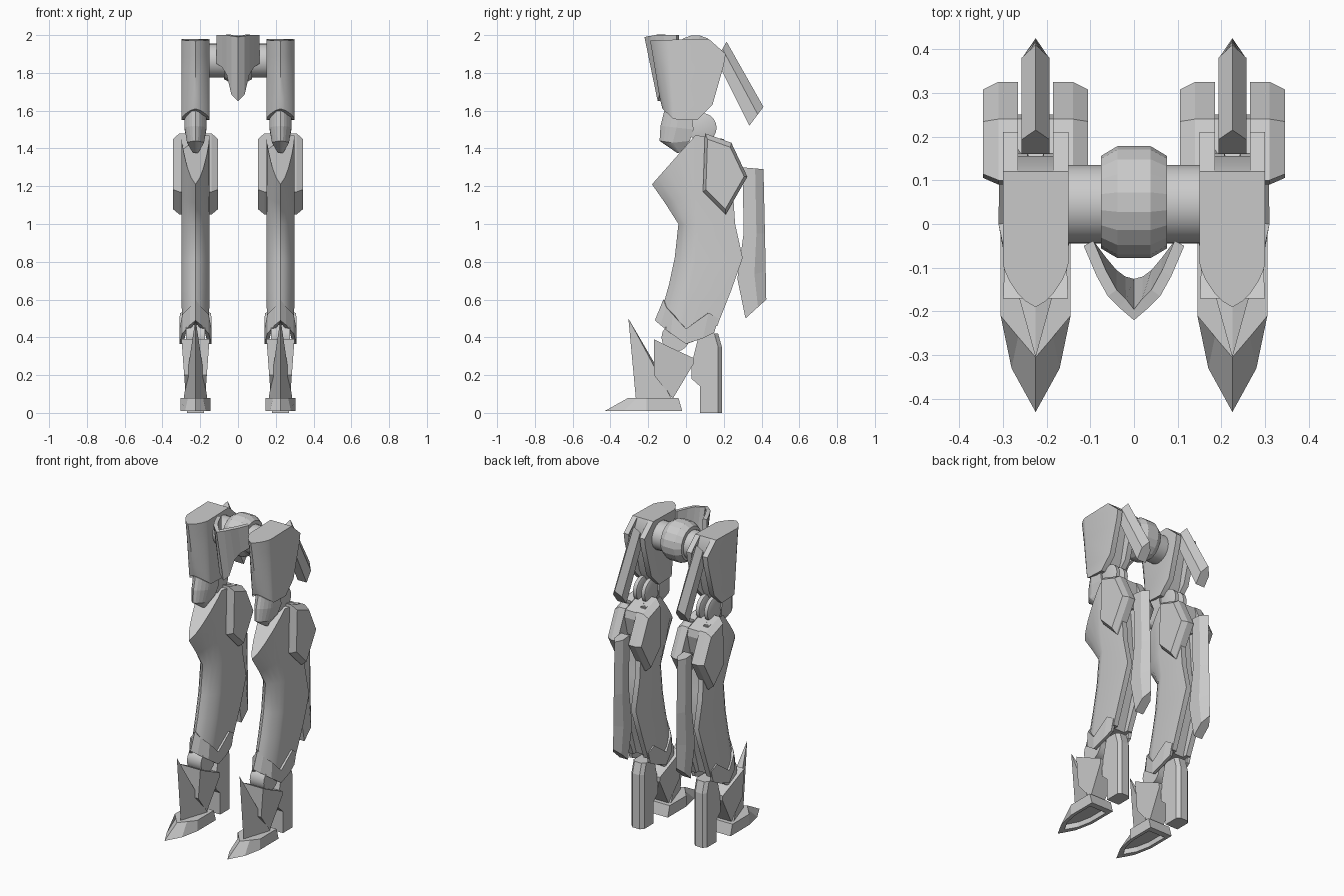
import bpy, bmesh, math

if "Cube" in bpy.data.objects:
    bpy.data.objects.remove(bpy.data.objects["Cube"])

CX = 0.225  # centre of each leg
grey = bpy.data.materials.new("grey")
grey.diffuse_color = (0.6, 0.6, 0.6, 1)
grey.use_nodes = True
grey.node_tree.nodes["Principled BSDF"].inputs["Base Color"].default_value = grey.diffuse_color


def finish(name, verts, faces, leg=True, smooth=0, solid=0):
    """Mesh from points local to the leg centre, mirrored to the other leg."""
    dx = CX if leg else 0
    me = bpy.data.meshes.new(name)
    me.from_pydata([(v[0] + dx, v[1], v[2]) for v in verts], [], faces)
    bm = bmesh.new()
    bm.from_mesh(me)
    bmesh.ops.remove_doubles(bm, verts=bm.verts, dist=1e-5)
    if not solid:
        bmesh.ops.recalc_face_normals(bm, faces=bm.faces)
    bm.to_mesh(me)
    bm.free()
    me.materials.append(grey)
    ob = bpy.data.objects.new(name, me)
    bpy.context.collection.objects.link(ob)
    if smooth:
        bpy.ops.object.select_all(action='DESELECT')
        ob.select_set(True)
        bpy.context.view_layer.objects.active = ob
        bpy.ops.object.shade_smooth_by_angle(angle=math.radians(smooth))
    if solid:
        m = ob.modifiers.new("thickness", 'SOLIDIFY')
        m.thickness, m.offset = solid, -1
    if leg:
        m = ob.modifiers.new("other_leg", 'MIRROR')
        m.use_mirror_merge = False
    return ob


def loft(name, rings, **kw):
    """Bridge closed rings of equal length and cap both ends."""
    n = len(rings[0])
    verts = [p for r in rings for p in r]
    faces = [(k * n + i, k * n + (i + 1) % n, (k + 1) * n + (i + 1) % n, (k + 1) * n + i)
             for k in range(len(rings) - 1) for i in range(n)]
    faces += [tuple(range(n)), tuple(range(len(verts) - n, len(verts)))]
    return finish(name, verts, faces, **kw)


def shell(w, tip, side, back, recess=0.0):
    """Armour section: curved pointed front, straight sides, notched back."""
    half = [(0, tip[0], tip[1])]
    for fx, f in ((0.3, 0.87), (0.55, 0.68), (0.8, 0.4), (0.94, 0.17), (1, 0)):
        half.append((fx * w, side[0] + (tip[0] - side[0]) * f, side[1] + (tip[1] - side[1]) * f))
    half += [(w, *back), (0.53 * w, *back), (0.53 * w, back[0] - recess, back[1])]
    return half + [(-x, y, z) for x, y, z in reversed(half[1:])]


def fin(w, inner, outer):
    """Fin section with a ridge on its outer edge."""
    mid = [inner[i] + (outer[i] - inner[i]) * 0.6 for i in (0, 1)]
    return [(0, *outer), (w, *mid), (w, *inner), (-w, *inner), (-w, *mid)]


def lathe_x(name, profile, y, z, seg, **kw):
    """Turned part about an x axis; profile holds (x, radius)."""
    return loft(name, [[(x, y + r * math.cos(2 * math.pi * i / seg), z + r * math.sin(2 * math.pi * i / seg))
                        for i in range(seg)] for x, r in profile], **kw)


def plate(name, cols, thick, **kw):
    """Bent plate from half its columns: (x, top y, top z, bottom y, bottom z)."""
    cols = [(-c[0], *c[1:]) for c in reversed(cols[1:])] + cols
    verts = [p for x, a, b, c, d in cols for p in ((x, a, b), (x, c, d))]
    faces = [(2 * i, 2 * i + 1, 2 * i + 3, 2 * i + 2) for i in range(len(cols) - 1)]
    return finish(name, verts, faces, solid=thick, **kw)


# pelvis: axle, faceted ball and front plate
lathe_x("hip_axle", [(-0.17, 0.09), (0.17, 0.09)], 0.045, 1.865, 24, leg=False, smooth=30)
lathe_x("pelvis_ball", [(-0.075, 0.106), (-0.038, 0.128), (0.038, 0.128), (0.075, 0.106)],
        0.05, 1.872, 18, leg=False)
plate("crotch_plate", [(0, -0.22, 1.99, -0.15, 1.65), (0.035, -0.19, 1.995, -0.14, 1.685),
                       (0.06, -0.165, 2.0, -0.12, 1.79), (0.085, -0.12, 2.0, -0.09, 1.83),
                       (0.115, -0.05, 2.0, -0.05, 1.85)], 0.025, leg=False)

# thigh with rear notch, and the fin that sits in it
loft("thigh", [shell(0.075, (-0.19, 1.97), (-0.09, 1.975), (0.12, 1.98)),
               shell(0.075, (-0.176, 1.89), (-0.085, 1.89), (0.21, 1.90), 0.055),
               shell(0.075, (-0.166, 1.83), (-0.08, 1.82), (0.20, 1.84), 0.055),
               shell(0.075, (-0.14, 1.67), (-0.07, 1.63), (0.14, 1.63), 0.04),
               shell(0.075, (-0.125, 1.61), (-0.065, 1.555), (0.06, 1.55))], smooth=35)
loft("thigh_fin", [fin(0.032, (0.16, 1.87), (0.215, 1.965)),
                   fin(0.032, (0.335, 1.52), (0.41, 1.62))])

# knee
loft("kneecap", [shell(0.06, (-0.11, 1.62), (-0.04, 1.58), (0.03, 1.58)),
                 shell(0.058, (-0.135, 1.52), (-0.05, 1.51), (0.04, 1.50)),
                 shell(0.045, (-0.14, 1.44), (-0.07, 1.43), (0.02, 1.44)),
                 shell(0.015, (-0.045, 1.375), (-0.035, 1.378), (-0.02, 1.39))])
for s in (-1, 1):
    lathe_x("knee_disc", [(s * 0.012, 0.06), (s * 0.018, 0.077), (s * 0.042, 0.077), (s * 0.048, 0.06)],
            0.085, 1.51, 20, smooth=30)

# calf
loft("calf", [shell(0.075, (-0.18, 1.21), (0.05, 1.47), (0.2, 1.45), 0.03),
              shell(0.075, (-0.11, 1.11), (0.05, 1.16), (0.25, 1.15), 0.05),
              shell(0.075, (-0.04, 1.0), (0.07, 1.0), (0.26, 1.0), 0.05),
              shell(0.075, (-0.06, 0.82), (0.05, 0.8), (0.30, 0.82), 0.05),
              shell(0.075, (-0.09, 0.68), (0.02, 0.65), (0.24, 0.65), 0.05),
              shell(0.07, (-0.14, 0.5), (-0.03, 0.43), (0.165, 0.46), 0.03)], smooth=40)
loft("calf_fin", [fin(0.03, (0.30, 1.30), (0.41, 1.29)), fin(0.03, (0.305, 0.95), (0.418, 0.95)),
                  fin(0.03, (0.272, 0.71), (0.422, 0.75)), fin(0.03, (0.315, 0.5), (0.425, 0.6))])

# knee guard: two prongs joined by a bridge
guard = [(0.10, 1.48), (0.24, 1.43), (0.325, 1.25), (0.21, 1.05), (0.09, 1.17)]


def guard_ring(x, k):
    return [(x, 0.2 + (y - 0.2) * k, 1.26 + (z - 1.26) * k) for y, z in guard]


for s in (-1, 1):
    loft("guard_prong", [guard_ring(s * 0.04, 1), guard_ring(s * 0.085, 1), guard_ring(s * 0.12, 0.86)])
bridge = [(0.10, 1.475), (0.24, 1.425), (0.25, 1.38), (0.22, 1.26), (0.12, 1.26)]
loft("guard_bridge", [[(x, y, z) for y, z in bridge] for x in (-0.05, 0.05)])

# ankle band and joint
plate("ankle_band", [(0, -0.12, 0.60, -0.165, 0.49), (0.03, -0.105, 0.56, -0.135, 0.465),
                     (0.07, -0.07, 0.52, -0.08, 0.42), (0.085, 0.0, 0.445, 0.0, 0.365),
                     (0.083, 0.12, 0.53, 0.09, 0.395), (0.075, 0.17, 0.50, 0.15, 0.425)], 0.02)
lathe_x("ankle_joint", [(-0.05, 0.075), (0.05, 0.075)], -0.055, 0.40, 16, smooth=30)

# lower shin block, wider towards the top
block = [(-0.17, 0.39), (-0.17, 0.2), (-0.07, 0.075), (0.04, 0.26), (0.04, 0.29), (-0.09, 0.35)]
loft("shin_block", [[(s * (0.045 + 0.075 * z), y, z) for y, z in block] for s in (-1, 1)])

# instep spike
finish("instep_spike", [(0, -0.305, 0.5), (0, -0.265, 0.07), (0.062, -0.08, 0.08),
                        (-0.062, -0.08, 0.08), (0, -0.13, 0.2)],
       [(0, 1, 2), (0, 3, 1), (0, 2, 4), (0, 4, 3), (2, 3, 4), (1, 3, 2)])

# heel strut with chamfered rear edges
heel = [(0.07, 0.42), (0.17, 0.42), (0.19, 0.35), (0.19, 0.0), (0.075, 0.0), (0.075, 0.14), (0.03, 0.18), (0.03, 0.26)]
loft("heel_strut", [[(s * w, y - c if y > 0.15 else y, z) for y, z in heel]
                    for s, w, c in ((-1, 0.045, 0.02), (-1, 0.025, 0), (1, 0.025, 0), (1, 0.045, 0.02))])


# shoe with a hollow sole
def sole(k, z, heel_y, pts):
    half = [(0.08, heel_y)] + pts
    half += [(-x, y) for x, y in reversed(half) if x]
    return [(x * k, -0.18 + (y + 0.18) * k, z) for x, y in half]


low = [(0.08, -0.21), (0.055, -0.33), (0, -0.43)]
loft("shoe", [sole(1, 0.08, -0.04, [(0.08, -0.21), (0.04, -0.258), (0, -0.305)]),
              sole(1, 0.01, -0.02, low), sole(0.75, 0.01, -0.02, low), sole(0.7, 0.04, -0.02, low)])
